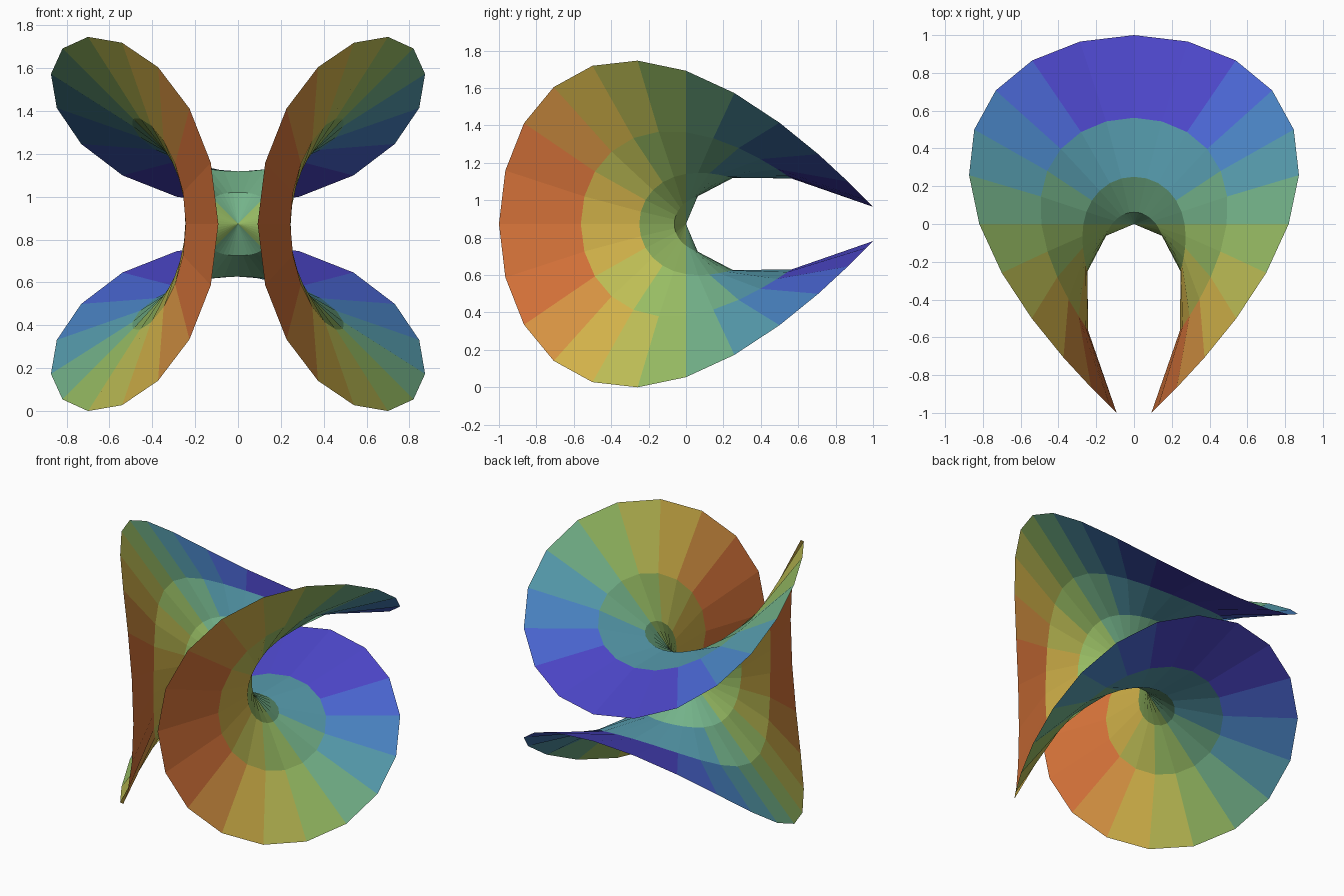
import bpy, bmesh
from math import sin, cos, pi

cube = bpy.data.objects.get("Cube")
if cube:
    bpy.data.objects.remove(cube)

SEGMENTS, RINGS, RADIUS = 48, 4, 1.6
SCALE = 1 / RADIUS ** 2

# Colour bands from front to back: name, sRGB hex, depth (y) where the band ends
BANDS = [
    ("burnt_orange", "D8743A", -0.66),
    ("orange", "D89443", -0.54),
    ("gold", "D3B34A", -0.345),
    ("olive_yellow", "BEBE55", -0.2),
    ("leaf_green", "98BD64", 0.0),
    ("sea_green", "74B38A", 0.2),
    ("teal", "579DAF", 0.435),
    ("sky_blue", "4A84C4", 0.54),
    ("royal_blue", "4A66D2", 0.66),
    ("violet", "4C46C8", 9.0),
]


def linear(value):
    return value / 12.92 if value <= 0.04045 else ((value + 0.055) / 1.055) ** 2.4


def make_material(name, code):
    rgb = [linear(c / 255) for c in bytes.fromhex(code)]
    mat = bpy.data.materials.new(name)
    mat.use_nodes = True
    mat.diffuse_color = (*rgb, 1)
    shader = next(n for n in mat.node_tree.nodes if n.type == "BSDF_PRINCIPLED")
    shader.inputs["Base Color"].default_value = (*rgb, 1)
    shader.inputs["Roughness"].default_value = 0.8
    return mat


def surface_point(r, a):
    # Minimal saddle surface in polar form, with its axis along y
    x = r * cos(a) - r ** 3 / 3 * cos(3 * a)
    z = r * sin(a) + r ** 3 / 3 * sin(3 * a)
    return (x * SCALE, -r * r * cos(2 * a) * SCALE, z * SCALE)


# Curled sheet: a fan at the centre, then rings of quads
bm = bmesh.new()
centre = bm.verts.new((0, 0, 0))
rings = [[bm.verts.new(surface_point(RADIUS * k / RINGS, 2 * pi * i / SEGMENTS))
          for i in range(SEGMENTS)] for k in range(1, RINGS + 1)]
for i in range(SEGMENTS):
    j = (i + 1) % SEGMENTS
    bm.faces.new((centre, rings[0][i], rings[0][j]))
    for inner, outer in zip(rings, rings[1:]):
        bm.faces.new((inner[i], outer[i], outer[j], inner[j]))

# Colour each flat face by its depth
for face in bm.faces:
    y = sum(v.co.y for v in face.verts) / len(face.verts)
    face.material_index = next(n for n, band in enumerate(BANDS) if y < band[2])

# Stand the sheet on the ground
bmesh.ops.translate(bm, verts=bm.verts, vec=(0, 0, -min(v.co.z for v in bm.verts)))

mesh = bpy.data.meshes.new("curled_saddle_sheet")
bm.to_mesh(mesh)
bm.free()
for name, code, _ in BANDS:
    mesh.materials.append(make_material(name, code))
sheet = bpy.data.objects.new("curled_saddle_sheet", mesh)
bpy.context.collection.objects.link(sheet)
